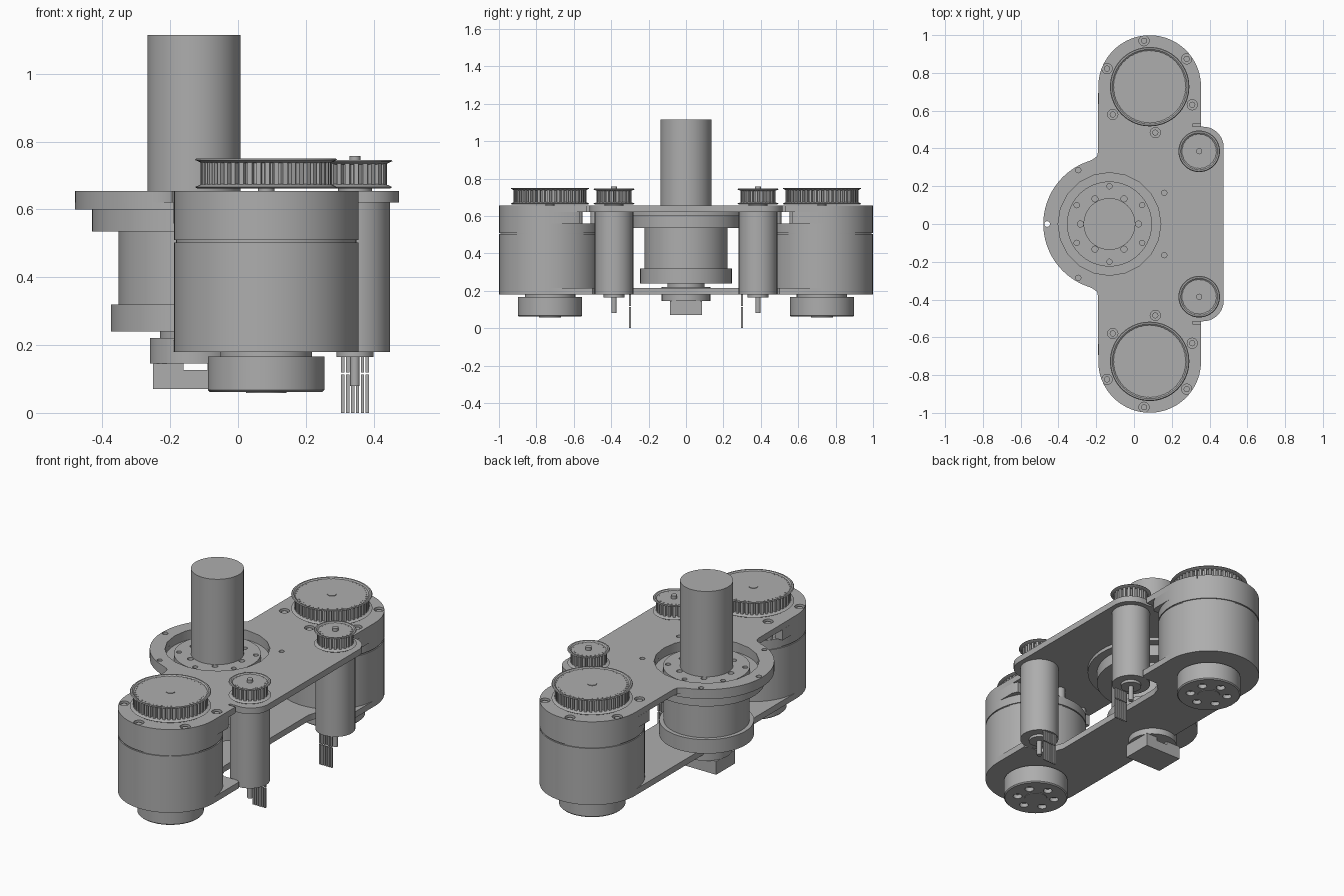
import bpy, bmesh
from math import sin, cos, pi, radians

if "Cube" in bpy.data.objects:
    bpy.data.objects.remove(bpy.data.objects["Cube"])

grey = bpy.data.materials.new("machined_grey")
grey.use_nodes = True
colour = (0.42, 0.42, 0.42, 1)
grey.diffuse_color = colour
grey.node_tree.nodes["Principled BSDF"].inputs["Base Color"].default_value = colour
parts = []


def finish(name, bm):
    bmesh.ops.recalc_face_normals(bm, faces=bm.faces)
    mesh = bpy.data.meshes.new(name)
    bm.to_mesh(mesh)
    bm.free()
    mesh.materials.append(grey)
    ob = bpy.data.objects.new(name, mesh)
    bpy.context.collection.objects.link(ob)
    parts.append(ob)
    return ob


def lathe(name, centre, profile, n=64):
    """Spin (radius, height) points round a vertical axis."""
    bm = bmesh.new()
    vs = [bm.verts.new((r, 0, z)) for r, z in profile]
    edges = [bm.edges.new(p) for p in zip(vs, vs[1:])]
    bmesh.ops.spin(bm, geom=vs + edges, axis=(0, 0, 1), cent=(0, 0, 0),
                   angle=2 * pi, steps=n, use_duplicate=False)
    bmesh.ops.remove_doubles(bm, verts=bm.verts, dist=0.0001)
    bmesh.ops.translate(bm, verts=bm.verts, vec=(*centre, 0))
    return finish(name, bm)


def cyl(name, centre, r, z0, z1, n=64):
    return lathe(name, centre, [(0, z0), (r, z0), (r, z1), (0, z1)], n)


def prism(name, points, z0, z1):
    bm = bmesh.new()
    face = bm.faces.new([bm.verts.new((x, y, z0)) for x, y in points])
    up = bmesh.ops.extrude_face_region(bm, geom=[face])["geom"]
    bmesh.ops.translate(bm, vec=(0, 0, z1 - z0),
                        verts=[v for v in up if isinstance(v, bmesh.types.BMVert)])
    return finish(name, bm)


def box(name, x0, x1, y0, y1, z0, z1):
    return prism(name, [(x0, y0), (x1, y0), (x1, y1), (x0, y1)], z0, z1)


def arc(c, r, a0, a1, n=32):
    angles = [radians(a0 + (a1 - a0) * i / n) for i in range(n + 1)]
    return [(c[0] + r * cos(a), c[1] + r * sin(a)) for a in angles]


def ring_spots(c, r, count, start=0):
    return arc(c, r, start, start + 360, count)[:-1]


def mirrored(half):
    return half + [(x, -y) for x, y in reversed(half)]


def drill(target, holes):
    """Cut round holes given as (spot, radius, bottom, top)."""
    for spot, r, z0, z1 in holes:
        cutter = cyl("cutter", spot, r, z0, z1, 20)
        mod = target.modifiers.new("hole", "BOOLEAN")
        mod.operation, mod.solver, mod.object = "DIFFERENCE", "EXACT", cutter
        bpy.context.view_layer.update()
        dg = bpy.context.evaluated_depsgraph_get()
        mesh = bpy.data.meshes.new_from_object(target.evaluated_get(dg))
        target.modifiers.clear()
        target.data = mesh
        parts.remove(cutter)
        bpy.data.objects.remove(cutter)


def pulley(name, c, r, teeth, z0, z1):
    """Toothed belt wheel between two bevelled flanges."""
    root, tip, lip = r - 0.032, r - 0.016, 0.013
    pts = []
    for i in range(teeth):
        for frac, rad in ((0, root), (0.3, root), (0.4, tip), (0.9, tip)):
            a = 2 * pi * (i + frac) / teeth
            pts.append((c[0] + rad * cos(a), c[1] + rad * sin(a)))
    prism(name + "_teeth", pts, z0 + 0.005, z1 - 0.005)
    lathe(name + "_lower_flange", c, [(0, z0), (r - 0.006, z0), (r, z0 + 0.004),
                                      (r - 0.02, z0 + lip), (0, z0 + lip)])
    lathe(name + "_upper_flange", c, [(0, z1 - lip), (r - 0.02, z1 - lip), (r, z1 - 0.004),
                                      (r - 0.004, z1), (r - 0.012, z1), (r - 0.02, z1 - 0.006),
                                      (0, z1 - 0.006)])


hub = (-0.13, 0)
drum, motor = (0.083, 0.727), (0.345, 0.385)
R = 0.272

# Upper plate with central bore and screw counterbores
half = arc(hub, 0.35, 179.5, 108) + [(-0.21, 0.347), (-0.195, 0.36), (-0.19, 0.385)]
half += arc(drum, R, 180, 0, 48)
half += [(0.355, 0.53), (0.31, 0.53), (0.31, 0.515)] + arc((0.365, 0.405), 0.11, 90, 0, 16)
plate = prism("upper_plate", mirrored(half), 0.62, 0.655)
rim = lathe("bearing_rim", hub, [(R, 0.6), (0.35, 0.6), (0.35, 0.621), (R, 0.621), (R, 0.6)])
drill(plate, [(hub, R, 0.5, 0.8)])
rim_hole = ((-0.46, 0), 0.015, 0.5, 0.8)
drill(rim, [rim_hole])
drill(plate, [rim_hole])
for s in (1, -1):
    spots = [(x, s * y) for x, y in ring_spots(drum, 0.245, 6, 37)]
    drill(plate, [(p, 0.027, 0.635, 0.7) for p in spots])
    drill(plate, [((x, s * y), 0.014, 0.64, 0.7) for x, y in ((-0.295, 0.285), (0.16, 0.165))])
    for p in spots:
        cyl("plate_screw", p, 0.016, 0.63, 0.648, 16)

# Lower plate, narrowed between the motors
half = [(-0.19, 0)] + arc(drum, R, 180, 0, 48) + [(0.355, 0.5), (0.335, 0.485), (0.25, 0.485)]
half += [(0.2, 0.44), (0.18, 0.38)]
prism("lower_plate", half + [(x, -y) for x, y in reversed(half[1:])], 0.18, 0.215)

# Central actuator and output column
lathe("actuator_body", hub, [(0, 0.22), (0.1, 0.22), (0.1, 0.24), (0.245, 0.24), (0.245, 0.32),
                             (0.222, 0.32), (0.222, 0.535), (0.3, 0.535), (0.3, 0.601),
                             (0, 0.601)], 96)
flange = lathe("output_flange", hub, [(0, 0.6), (0.225, 0.6), (0.225, 0.628), (0, 0.628)])
drill(flange, [(p, 0.016, 0.612, 0.7) for p in ring_spots(hub, 0.154, 6)])
drill(flange, [(p, 0.014, 0.612, 0.7) for p in ring_spots(hub, 0.2, 6, 30)])
cyl("output_column", hub, 0.137, 0.61, 1.115)
cyl("encoder_disc", hub, 0.13, 0.145, 0.221)
box("encoder_housing", -0.25, -0.02, -0.085, 0.085, 0.07, 0.126)
box("encoder_neck", -0.25, -0.16, -0.085, 0.085, 0.125, 0.146)
box("encoder_neck", -0.09, -0.02, -0.085, 0.085, 0.125, 0.146)

for s in (1, -1):
    d, m = (drum[0], s * drum[1]), (motor[0], s * motor[1])

    # Gear drum with groove, bottom screws and cap
    body = lathe("drum_body", d, [(0, 0.18), (R, 0.18), (R, 0.503), (R - 0.006, 0.503),
                                  (R - 0.006, 0.51), (R, 0.51), (R, 0.56), (0, 0.56)], 96)
    drill(body, [(p, 0.022, 0.1, 0.2) for p in ring_spots(d, 0.242, 6, 37 * s)])
    cap = lathe("drum_cap", d, [(0, 0.062), (0.166, 0.062), (0.172, 0.068), (0.172, 0.166),
                                (0.135, 0.166), (0.135, 0.181), (0, 0.181)])
    drill(cap, [(p, 0.024, 0, 0.085) for p in ring_spots(d, 0.1, 6, 30)])
    cyl("cap_centre", d, 0.06, 0.058, 0.07)

    # Open-sided spacer wall and pillars between drum and plate
    wall = [(-0.19, 0.6)] + arc(drum, R, 180, 0, 48) + [(0.355, 0.6), (0.34, 0.57), (0.31, 0.57)]
    wall += arc(drum, 0.225, 0, 180, 48) + [(-0.142, 0.6)]
    prism("spacer_wall", [(x, s * y) for x, y in wall], 0.559, 0.621)
    for x, y in ring_spots(drum, 0.245, 6, 37)[3:]:
        cyl("spacer_pillar", (x, s * y), 0.026, 0.559, 0.621, 20)
    cyl("drum_hub", d, 0.1, 0.559, 0.645)
    cyl("drum_shaft", d, 0.024, 0.6, 0.748, 24)
    pulley("drum_pulley", d, 0.21, 46, 0.662, 0.75)

    # Drive motor, pulley and shaft
    cyl("motor_body", m, 0.103, 0.18, 0.621)
    cyl("motor_boss", m, 0.055, 0.165, 0.181, 32)
    cyl("motor_tail_shaft", m, 0.014, 0.08, 0.166, 20)
    cyl("motor_shaft", m, 0.016, 0.62, 0.758, 20)
    cyl("motor_collar", m, 0.05, 0.65, 0.664, 32)
    pulley("motor_pulley", m, 0.11, 22, 0.662, 0.746)

    # Terminal pins and cable ends
    for i in range(6):
        x = 0.309 + 0.0145 * i
        for z0, z1 in ((0, 0.113), (0.119, 0.181)):
            box("motor_wire", x - 0.005, x + 0.005, s * 0.3 - 0.005, s * 0.3 + 0.005, z0, z1)

# Smooth round surfaces, keep edges crisp
bpy.ops.object.select_all(action="DESELECT")
for ob in parts:
    ob.select_set(True)
bpy.context.view_layer.objects.active = parts[0]
bpy.ops.object.shade_smooth_by_angle(angle=radians(30))
